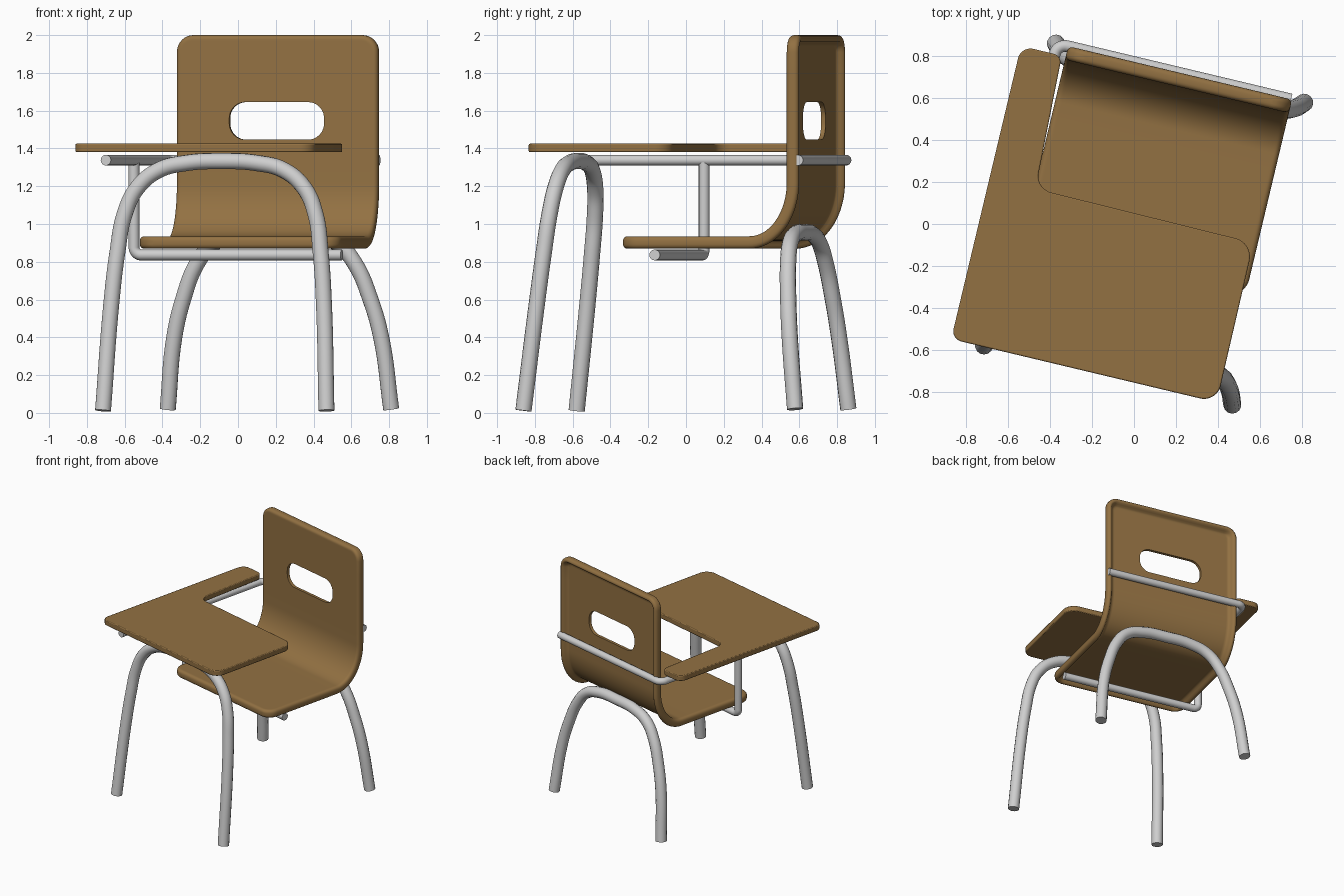
import bpy, bmesh, math
from mathutils import Vector

if "Cube" in bpy.data.objects:
    bpy.data.objects.remove(bpy.data.objects["Cube"])

TURN = math.radians(-13.4)      # whole desk is turned about z
CX = 0.047                      # centre of the chair across its width


def material(name, rgb):
    m = bpy.data.materials.new(name)
    m.diffuse_color = (*rgb, 1)
    m.use_nodes = True
    m.node_tree.nodes["Principled BSDF"].inputs["Base Color"].default_value = m.diffuse_color
    return m


WOOD = material("warm wood", (0.29, 0.165, 0.055))
METAL = material("light grey metal", (0.62, 0.62, 0.62))


def finish(ob, mat, angle=40):
    ob.data.materials.clear()
    ob.data.materials.append(mat)
    ob.rotation_euler.z = TURN
    bpy.ops.object.select_all(action='DESELECT')
    ob.select_set(True)
    bpy.context.view_layer.objects.active = ob
    if ob.type == 'CURVE':
        bpy.ops.object.convert(target='MESH')
        ob = bpy.context.object
    bpy.ops.object.shade_smooth_by_angle(angle=math.radians(angle))
    return ob


def add_mesh(name, bm):
    bmesh.ops.recalc_face_normals(bm, faces=bm.faces)
    me = bpy.data.meshes.new(name)
    bm.to_mesh(me)
    bm.free()
    ob = bpy.data.objects.new(name, me)
    bpy.context.collection.objects.link(ob)
    return ob


def rounded(points, radii, closed=True, steps=8):
    """Replace corners by arcs; radius 0 keeps the point."""
    pts, out, n = [Vector(p) for p in points], [], len(points)
    for i, (p, r) in enumerate(zip(pts, radii)):
        if r == 0 or (not closed and i in (0, n - 1)):
            out.append(p)
            continue
        da = (pts[i - 1] - p).normalized()
        db = (pts[(i + 1) % n] - p).normalized()
        half = da.angle(db) / 2
        a = p + da * (r / math.tan(half))
        c = p + (da + db).normalized() * (r / math.sin(half))
        b = p + db * (r / math.tan(half))
        for k in range(steps + 1):
            t = k / steps
            q = (a - c).lerp(b - c, t).normalized() * r
            out.append(c + q)
    return out


def prism(name, outline, offset):
    bm = bmesh.new()
    f = bm.faces.new([bm.verts.new(p) for p in outline])
    g = bmesh.ops.extrude_face_region(bm, geom=[f])
    bmesh.ops.translate(bm, vec=offset, verts=[v for v in g['geom'] if isinstance(v, bmesh.types.BMVert)])
    return add_mesh(name, bm)


def tube(name, pts, r, smooth=False):
    cu = bpy.data.curves.new(name, 'CURVE')
    cu.dimensions = '3D'
    cu.bevel_depth, cu.bevel_resolution, cu.use_fill_caps = r, 5, True
    if smooth:
        sp = cu.splines.new('BEZIER')
        sp.bezier_points.add(len(pts) - 1)
        for bp, p in zip(sp.bezier_points, pts):
            bp.co = p
            bp.handle_left_type = bp.handle_right_type = 'AUTO'
        sp.resolution_u = 8
    else:
        sp = cu.splines.new('POLY')
        sp.points.add(len(pts) - 1)
        for sp_p, p in zip(sp.points, pts):
            sp_p.co = (*p, 1)
    ob = bpy.data.objects.new(name, cu)
    bpy.context.collection.objects.link(ob)
    return finish(ob, METAL)


# Desk top: L-shaped board with an arm rest on the left
board = rounded([(-.72, -.735, 1.38), (.58, -.735, 1.38), (.575, .045, 1.38),
                 (-.495, .055, 1.38), (-.52, .70, 1.38), (-.72, .70, 1.38)],
                [.05, .08, .09, .08, .04, .06])
desk = prism("desk_top", board, (0, 0, .045))
bev = desk.modifiers.new("edge", 'BEVEL')
bev.width, bev.segments = .006, 2
finish(desk, WOOD)

# Seat shell: one bent sheet with a rounded rim turned down/back
HW, R = .548, .09               # half width, corner radius
path = [(-.22, .935), (.48, .935)]
path += [(.48 + .205 * math.sin(a), 1.22 - .285 * math.cos(a))
         for a in (math.pi / 2 * k / 20 for k in range(1, 21))]
path += [(.685, 2.0)]
cum = [0]
for (a, b), (c, d) in zip(path, path[1:]):
    cum.append(cum[-1] + math.hypot(c - a, d - b))
LEN = cum[-1]


def on_path(s):
    i = max(k for k in range(len(path) - 1) if cum[k] <= s + 1e-9)
    t = (s - cum[i]) / (cum[i + 1] - cum[i])
    return Vector(path[i]).lerp(Vector(path[i + 1]), t)


def front_back(dist):
    """Depth of the front and back surfaces at a distance from the rim."""
    e = .024
    k = 1 - math.sqrt(max(0, 1 - (1 - min(dist, e) / e) ** 2))
    front = e * k
    t = min(max((dist - .025) / .035, 0), 1)
    back = .066 - e * k - .042 * t * t * (3 - 2 * t)
    return front, back


edge = [0, .002, .006, .012, .018, .024, .033, .042, .051, .06, .075, .09]
rows = sorted(set([round(v, 5) for v in edge + [LEN - o for o in edge] + cum[1:-1]]
                  + [.09 + .122 * k for k in range(1, 5)]
                  + [LEN - .09 - .11 * k for k in range(1, 6)]))
bm = bmesh.new()
front, back = [], []
for s in rows:
    end = min(s, LEN - s)
    h = HW - R + math.sqrt(max(0, R * R - (R - end) ** 2)) if end < R else HW
    us = [-h + o for o in edge] + [(h - .09) * k / 5 for k in range(-4, 5)] + [h - o for o in reversed(edge)]
    p = on_path(s)
    tan = (on_path(min(s + .01, LEN)) - on_path(max(s - .01, 0))).normalized()
    nrm = Vector((tan.y, -tan.x))
    rf, rb = [], []
    for u in us:
        qx, qy = abs(u) - (HW - R), R - end
        dist = R - (math.hypot(max(qx, 0), max(qy, 0)) + min(max(qx, qy), 0))
        for row, d in zip((rf, rb), front_back(max(dist, 0))):
            q = p + nrm * d
            row.append(bm.verts.new((CX + u, q.x, q.y)))
    front.append(rf)
    back.append(rb)
nr, nc = len(front), len(front[0])
for g in (front, back):
    for i in range(nr - 1):
        for j in range(nc - 1):
            bm.faces.new((g[i][j], g[i][j + 1], g[i + 1][j + 1], g[i + 1][j]))
ring = [(0, j) for j in range(nc)] + [(i, nc - 1) for i in range(1, nr)]
ring += [(nr - 1, j) for j in range(nc - 2, -1, -1)] + [(i, 0) for i in range(nr - 2, 0, -1)]
for (a, b), (c, d) in zip(ring, ring[1:] + ring[:1]):
    bm.faces.new((front[a][b], front[c][d], back[c][d], back[a][b]))
shell = add_mesh("seat_shell", bm)

# Hand hole through the back rest
hole = rounded([(CX - .258, .6, 1.447), (CX + .258, .6, 1.447),
                (CX + .258, .6, 1.645), (CX - .258, .6, 1.645)], [.085] * 4)
cutter = prism("hole_cutter", hole, (0, .25, 0))
bpy.context.view_layer.objects.active = shell
cut = shell.modifiers.new("hand_hole", 'BOOLEAN')
cut.operation, cut.object, cut.solver = 'DIFFERENCE', cutter, 'EXACT'
bpy.ops.object.modifier_apply(modifier=cut.name)
bpy.data.objects.remove(cutter)
finish(shell, WOOD, 50)


# Leg arches: half widths against height, leaning in toward the top
def arch(name, half, foot_v, top_v):
    top = half[-1][1]
    side = [(h, foot_v + (top_v - foot_v) * z / top, z) for h, z in half]
    pts = [(CX - h, v, z) for h, v, z in side] + [(CX + h, v, z) for h, v, z in reversed(side[:-1])]
    tube(name, pts, .043, True)


arch("front_legs", [(.608, .012), (.577, .6), (.553, .85), (.52, 1.05), (.455, 1.19),
                    (.34, 1.285), (.19, 1.323), (0, 1.333)], -.73, -.575)
arch("back_legs", [(.608, .02), (.563, .4), (.51, .6), (.43, .79), (.34, .895),
                   (.2, .945), (0, .955)], .752, .652)

# Bar under the arm that wraps round behind the back rest
tube("arm_bar", rounded([(-.555, -.69, 1.338), (-.555, .75, 1.338), (.59, .75, 1.338)],
                        [0, .05, 0], False), .028)

# Post from the arm down to the bar under the seat
tube("seat_bar", rounded([(-.558, -.034, 1.345), (-.558, -.034, .836), (.573, -.034, .836)],
                         [0, .04, 0], False), .029)
